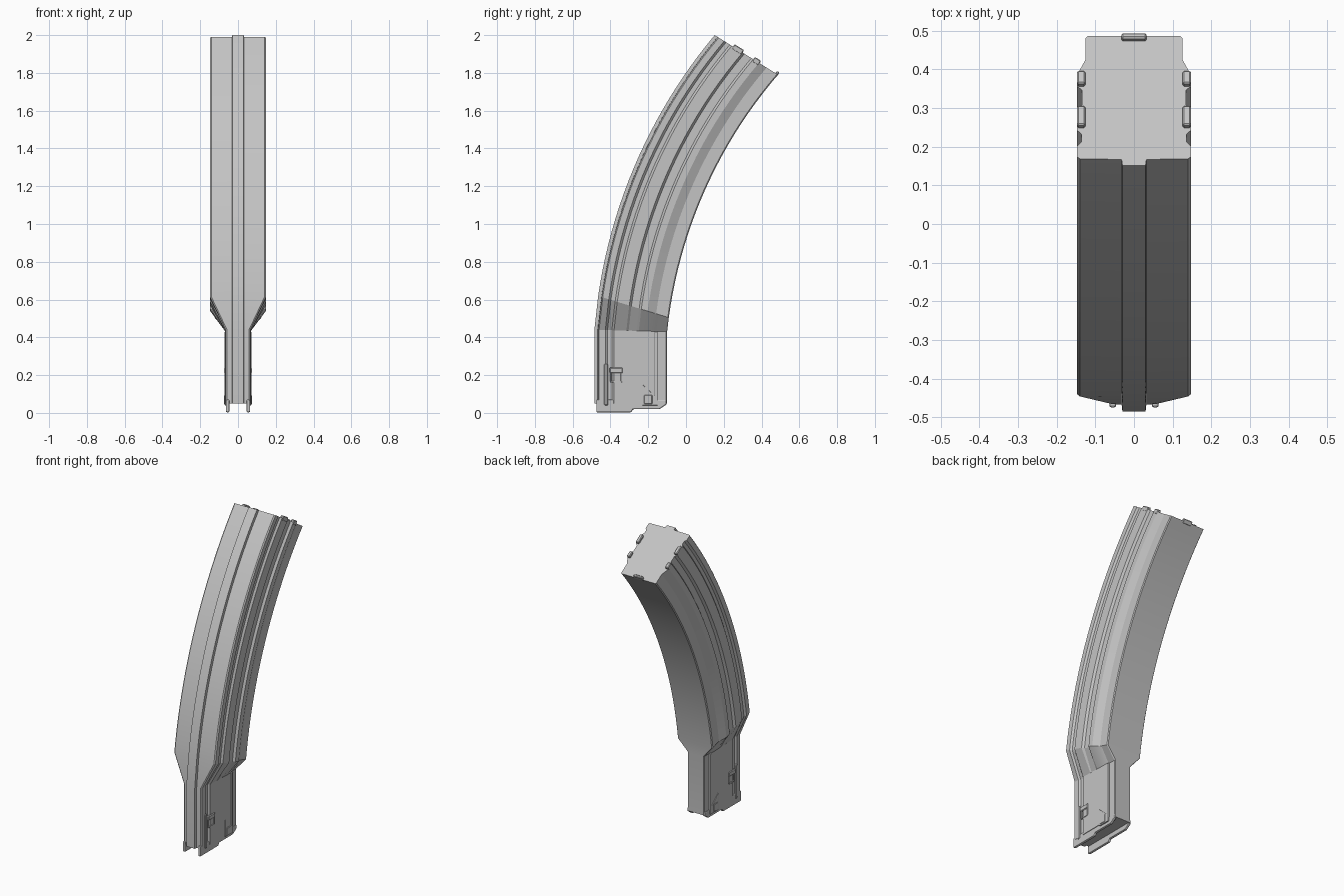
import bpy, bmesh, math
from mathutils import Vector, Matrix

cube = bpy.data.objects.get("Cube")
if cube:
    bpy.data.objects.remove(cube, do_unlink=True)

grey = bpy.data.materials.new("light grey")
grey.use_nodes = True
grey.diffuse_color = (0.55, 0.55, 0.55, 1)
grey.node_tree.nodes["Principled BSDF"].inputs["Base Color"].default_value = (0.55, 0.55, 0.55, 1)


def finish(name, bm):
    bmesh.ops.recalc_face_normals(bm, faces=bm.faces)
    mesh = bpy.data.meshes.new(name)
    bm.to_mesh(mesh)
    bm.free()
    obj = bpy.data.objects.new(name, mesh)
    bpy.context.collection.objects.link(obj)
    mesh.materials.append(grey)
    return obj


def bevel(obj, width, segments=1):
    mod = obj.modifiers.new("soft edges", "BEVEL")
    mod.width, mod.segments = width, segments


def box(name, centre, size, tilt=0, soft=0.004):
    bm = bmesh.new()
    bmesh.ops.create_cube(bm, size=1)
    bm.transform(Matrix.Translation(centre) @ Matrix.Rotation(tilt, 4, 'X')
                 @ Matrix.Diagonal((*size, 1)))
    obj = finish(name, bm)
    bevel(obj, soft)
    return obj


def side_plate(name, outline, x0, x1, soft):
    """Extrude a (y, z) outline sideways from x0 to x1."""
    bm = bmesh.new()
    face = bm.faces.new([bm.verts.new((x0, y, z)) for y, z in outline])
    ext = bmesh.ops.extrude_face_region(bm, geom=[face])["geom"]
    for v in ext:
        if isinstance(v, bmesh.types.BMVert):
            v.co.x = x1
    obj = finish(name, bm)
    bevel(obj, soft, 2)
    return obj


def arc(p0, p1, start):
    """Circular arc in (y, z) that leaves p0 at an angle from vertical."""
    p0, p1 = Vector(p0), Vector(p1)
    d = p1 - p0
    end = 2 * math.atan2(d.x, d.y) - start
    radius = d.length / (2 * math.sin((end - start) / 2))

    def point(t):
        a = start + (end - start) * t
        return p0 + radius * Vector((math.cos(start) - math.cos(a),
                                     math.sin(a) - math.sin(start)))
    return point


front = arc((-0.485, 0.44), (0.152, 2.0), math.radians(4.5))
back = arc((-0.10, 0.43), (0.487, 1.79), math.radians(6))

# Half section from front to back: depth share, narrow half width, wide half width
section = [(0, .03, .03), (.045, .032, .032), (.05, .058, .14), (.065, .065, .147),
           (.15, .065, .147), (.18, .056, .136), (.24, .056, .136), (.27, .068, .147),
           (.44, .068, .147), (.47, .068, .134), (.58, .068, .134), (.61, .068, .147),
           (.70, .068, .147), (.82, .068, .125), (.85, .06, .125), (.985, .06, .125),
           (1, .055, .12)]

# Stations: front point, back point, share of the wide section
stations = [(Vector((-0.485, 0.05)), Vector((-0.10, 0.05)), 0),
            (front(0), back(0), 0)]
steps = 22
for i in range(steps + 1):
    s = i / steps
    stations.append((front(.105 + .895 * s), back(.05 + .95 * s), 1))

# Curved casing
bm = bmesh.new()
rings = []
for f, b, wide in stations:
    half = []
    for u, low, high in section:
        p = f.lerp(b, u)
        half.append((low + (high - low) * wide, p.x, p.y))
    ring = half + [(-x, y, z) for x, y, z in reversed(half)]
    rings.append([bm.verts.new(co) for co in ring])
for lower, upper in zip(rings, rings[1:]):
    for i in range(len(lower)):
        j = (i + 1) % len(lower)
        bm.faces.new((lower[i], lower[j], upper[j], upper[i]))
bm.faces.new(rings[0])
bm.faces.new(rings[-1])
casing = finish("curved_casing", bm)
bpy.context.view_layer.objects.active = casing
casing.select_set(True)
bpy.ops.object.shade_smooth_by_angle(angle=math.radians(15))

# Small tabs around the end cap
f, b = front(1), back(1)
slope = math.atan2(b.y - f.y, b.x - f.x)


def end_tab(name, u0, u1, x, width):
    p = f.lerp(b, (u0 + u1) / 2)
    box(name, (x, p.x, p.y), (width, (u1 - u0) * (b - f).length, 0.03), slope)


for side, word in ((1, "left"), (-1, "right")):
    end_tab(word + "_front_end_tab", .29, .44, side * .137, .022)
    end_tab(word + "_rear_end_tab", .61, .71, side * .137, .022)

    # Lips below the open end
    lip = [(-.475, .003), (-.29, .003), (-.28, .02), (-.14, .02), (-.103, .045),
           (-.103, .07), (-.475, .07)]
    side_plate(word + "_lip", lip, side * .046, side * .064, .006)

    # Rail with a slanted foot on the lower side
    rail = [(-.165, .43), (-.15, .43), (-.15, .04), (-.23, .04), (-.23, .15), (-.165, .09)]
    side_plate(word + "_rear_rail", rail, side * .06, side * .071, .002)

    # Catch frame and foot block
    box(word + "_catch_top", (side * .066, -.37, .225), (.014, .07, .03))
    box(word + "_catch_bar", (side * .066, -.37, .165), (.01, .06, .01), soft=.002)
    for y in (-.398, -.342):
        box(word + "_catch_post", (side * .066, y, .19), (.01, .008, .05), soft=.002)
    box(word + "_foot_block", (side * .068, -.2, .07), (.012, .045, .05))
    # Strip beside the front groove
    box(word + "_front_strip", (side * .062, -.423, .15), (.014, .02, .22))

end_tab("rear_middle_end_tab", .96, 1, 0, .066)
